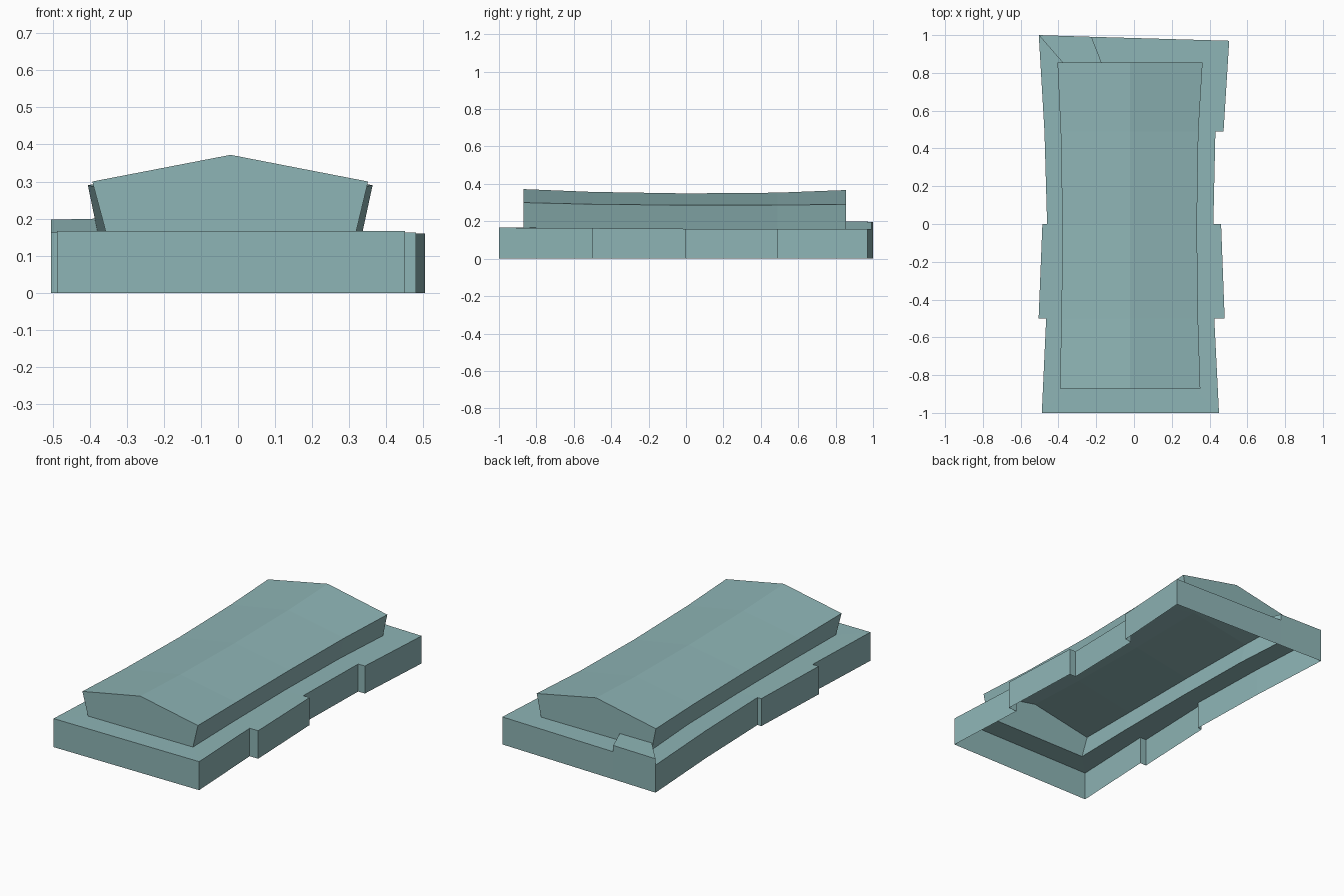
import bpy, bmesh

if "Cube" in bpy.data.objects:
    bpy.data.objects.remove(bpy.data.objects["Cube"])

# Muted teal for every part
teal = bpy.data.materials.new("muted_teal")
teal.diffuse_color = (0.27, 0.46, 0.465, 1)
teal.use_nodes = True
teal.node_tree.nodes["Principled BSDF"].inputs["Base Color"].default_value = teal.diffuse_color


def build(name, faces):
    # Sheet object from face polygons, welded and facing outwards
    bm = bmesh.new()
    for f in faces:
        bm.faces.new([bm.verts.new(p) for p in f])
    bmesh.ops.remove_doubles(bm, verts=bm.verts[:], dist=0.0005)
    bmesh.ops.recalc_face_normals(bm, faces=bm.faces[:])
    me = bpy.data.meshes.new(name)
    bm.to_mesh(me)
    bm.free()
    me.materials.append(teal)
    ob = bpy.data.objects.new(name, me)
    bpy.context.collection.objects.link(ob)
    return ob


def wall(a, b):
    # Vertical wall from the ground up to the edge a-b
    return [a, b, (b[0], b[1], 0), (a[0], a[1], 0)]


# Upper hull stations: y, deck z, bottom left/right x, eave left/right x, eave z, ridge z
stations = [
    (-0.87, 0.166, -0.357, 0.319, -0.393, 0.351, 0.300, 0.372),
    (-0.50, 0.163, -0.348, 0.308, -0.384, 0.339, 0.291, 0.357),
    (0.00, 0.160, -0.344, 0.301, -0.379, 0.333, 0.286, 0.349),
    (0.49, 0.160, -0.353, 0.311, -0.388, 0.341, 0.287, 0.353),
    (0.855, 0.160, -0.378, 0.335, -0.405, 0.363, 0.290, 0.367),
]
sections = [[(bl, y, zd), (el, y, ze), (-0.02, y, zr), (er, y, ze), (br, y, zd)]
            for y, zd, bl, br, el, er, ze, zr in stations]

# Flared upper hull with sagging gabled roof, open below
faces = [sections[0], sections[-1]]
for s, t in zip(sections, sections[1:]):
    faces += [[s[k], s[k + 1], t[k + 1], t[k]] for k in range(4)]
build("upper_hull", faces)

# Base outline per side: (start x, end x) of each wall panel from front to back
ys = [-1.0, -0.5, 0.0, 0.49]
panels = {
    0: [(-0.488, -0.465), (-0.505, -0.485), (-0.460, -0.474), (-0.474, -0.504)],
    4: [(0.450, 0.425), (0.480, 0.461), (0.420, 0.431), (0.474, 0.504)],
}
back_y = {0: 1.0, 4: 0.97}
deck_z = [0.166, 0.163, 0.160, 0.160, 0.160]

# Base skirt and deck: stepped side panels
faces = []
for side, xs in panels.items():
    edge_y = ys + [back_y[side]]
    for i, (x0, x1) in enumerate(xs):
        a = (x0, edge_y[i], deck_z[i])
        b = (x1, edge_y[i + 1], deck_z[i + 1])
        faces += [wall(a, b), [a, b, sections[i + 1][side], sections[i][side]]]
        if i < 3 and abs(xs[i + 1][0] - x1) > 0.001:
            faces.append(wall(b, (xs[i + 1][0], b[1], b[2])))

# Front end of the base
fl, fr = (-0.488, -1.0, 0.166), (0.450, -1.0, 0.166)
faces += [wall(fl, fr), [fl, fr, sections[0][4], sections[0][0]]]

# Back end of the base, with an opening under the raised corner plate
bl, bc, br = (-0.504, 1.0, 0.16), (-0.225, 0.991, 0.16), (0.504, 0.97, 0.16)
il, ic, ir = sections[-1][0], (-0.172, 0.855, 0.16), sections[-1][4]
faces += [wall(bl, bc), wall(bc, br), [bc, br, ir, ic]]
build("base_skirt", faces)

# Raised plate on the back left corner of the deck
low = [bl, bc, ic, il]
top = [(p[0], p[1], z) for p, z in zip(low, (0.197, 0.197, 0.2, 0.2))]
faces = [top] + [[low[k], low[(k + 1) % 4], top[(k + 1) % 4], top[k]] for k in range(4)]
build("raised_corner_plate", faces)
